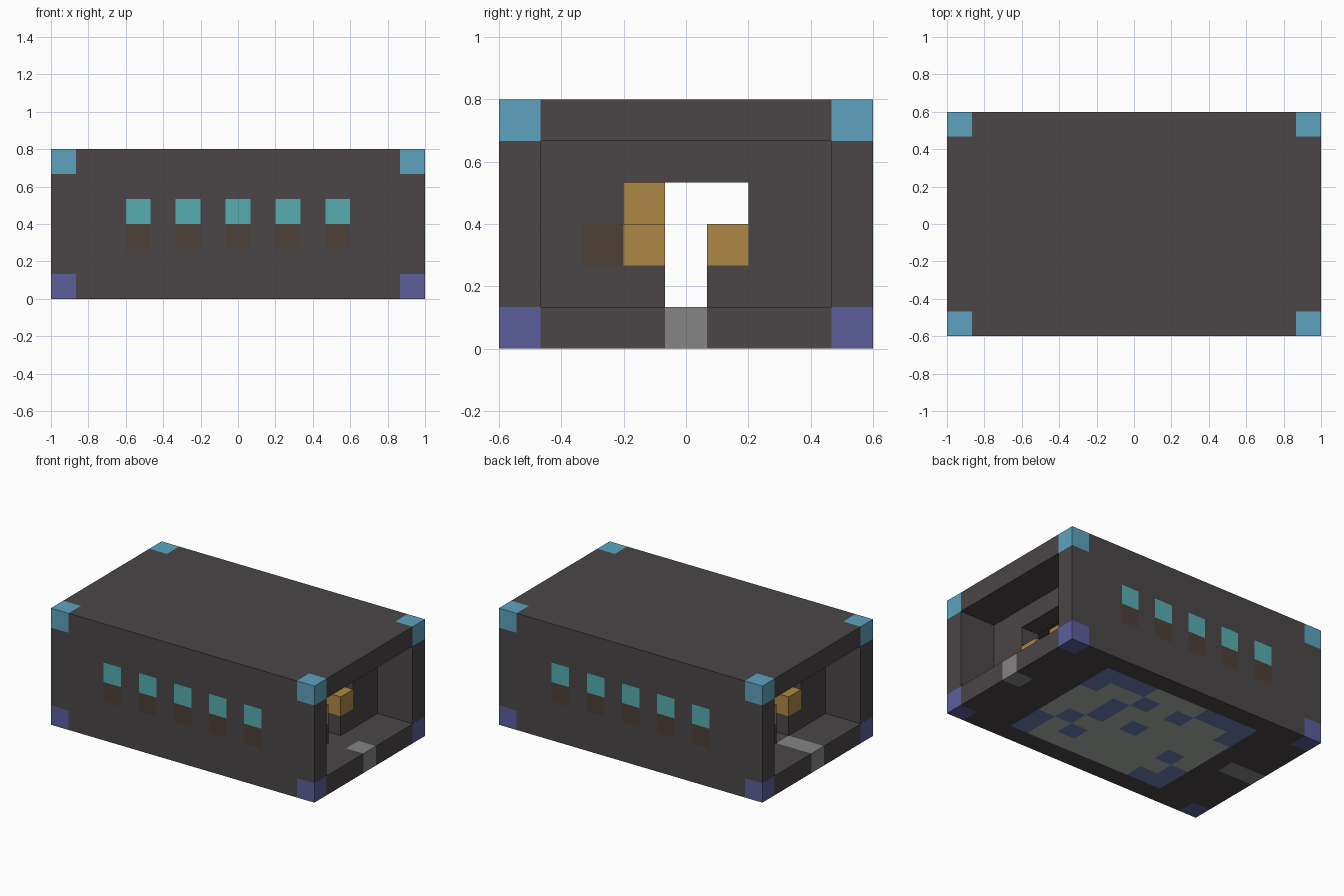
import bpy
import bmesh
from mathutils import Vector

cube = bpy.data.objects.get("Cube")
if cube:
    bpy.data.objects.remove(cube, do_unlink=True)

# The cabin is made of equal blocks: NX by NY by NZ
NX, NY, NZ = 15, 9, 6
U = 2 / NX
ORIGIN = Vector((-1, -NY * U / 2, 0))

COLOURS = {
    "dark_hull": (0.069, 0.061, 0.065),
    "sky_blue": (0.109, 0.366, 0.521),
    "violet": (0.109, 0.112, 0.332),
    "teal_glass": (0.095, 0.418, 0.440),
    "brown": (0.074, 0.050, 0.040),
    "orange": (0.429, 0.242, 0.061),
    "mid_grey": (0.235, 0.235, 0.235),
    "pale_grey": (0.43, 0.46, 0.44),
    "slate_blue": (0.155, 0.22, 0.445),
}


def make_material(name, rgb):
    mat = bpy.data.materials.new(name)
    mat.use_nodes = True
    mat.diffuse_color = (*rgb, 1)
    mat.node_tree.nodes["Principled BSDF"].inputs["Base Color"].default_value = (*rgb, 1)
    return mat


MATERIALS = {name: make_material(name, rgb) for name, rgb in COLOURS.items()}
blocks = {}  # cell -> (part, colour)


def fill(part, colour, xs, ys, zs):
    """Place blocks; later parts replace earlier ones."""
    for x in xs:
        for y in ys:
            for z in zs:
                blocks[x, y, z] = (part, colour)


def carve(xs, ys, zs):
    for x in xs:
        for y in ys:
            for z in zs:
                blocks.pop((x, y, z), None)


ALL_X, ALL_Y, ALL_Z = range(NX), range(NY), range(NZ)
INNER_Y, INNER_Z = range(1, NY - 1), range(1, NZ - 1)
MID_Y = NY // 2
ends_y = (0, NY - 1)

# Outer tube, open at both ends
fill("floor", "dark_hull", ALL_X, ALL_Y, [0])
fill("roof", "dark_hull", ALL_X, ALL_Y, [NZ - 1])
fill("front_wall", "dark_hull", ALL_X, [0], INNER_Z)
fill("back_wall", "dark_hull", ALL_X, [NY - 1], INNER_Z)

# Corner blocks
fill("top_corners", "sky_blue", (0, NX - 1), ends_y, [NZ - 1])
fill("bottom_corners", "violet", (0, NX - 1), ends_y, [0])

# Windows with sills on both long sides
fill("windows", "teal_glass", range(3, 12, 2), ends_y, [3])
fill("window_sills", "brown", range(3, 12, 2), ends_y, [2])

# Inset end walls, each with a doorway and two counters
for part, x, panel_y in (("left_end", 12, 2), ("right_end", 2, 6)):
    fill(part + "_wall", "dark_hull", [x], INNER_Y, INNER_Z)
    carve([x], [MID_Y], range(1, 4))
    carve([x], (MID_Y - 1, MID_Y + 1), [3])
    fill(part + "_counters", "orange", [x], (MID_Y - 1, MID_Y + 1), [2])
    fill(part + "_panel", "brown", [x], [panel_y], [2])

# Entry steps in the floor
fill("left_step", "mid_grey", [NX - 1], [MID_Y], [0])
fill("right_step", "mid_grey", (0, 1), [MID_Y], [0])

# Mosaic floor between the end walls: # marks a blue tile
MOSAIC = (
    "##...##",
    "..#...#",
    ".#.##.#",
    ".....#.",
    "...#...",
    ".....#.",
    "......#",
    "#.#...#",
    "##...##",
)
for row, tiles in enumerate(MOSAIC):
    for col, tile in enumerate(tiles):
        colour = "slate_blue" if tile == "#" else "pale_grey"
        fill("mosaic_floor", colour, [11 - row], [1 + col], [0])

# Pedestal inside the cabin
fill("pedestal", "orange", [NX // 2], [MID_Y - 1], range(1, 4))


def build_part(part):
    """Make one mesh from the exposed faces of a part's blocks."""
    bm = bmesh.new()
    slots = []
    for cell, (owner, colour) in blocks.items():
        if owner != part:
            continue
        if colour not in slots:
            slots.append(colour)
        for axis in range(3):
            for sign in (-1, 1):
                near = list(cell)
                near[axis] += sign
                if tuple(near) in blocks:
                    continue
                normal, side = Vector(), Vector()
                normal[axis] = sign
                side[(axis + 1) % 3] = 1
                up = normal.cross(side)
                middle = Vector(cell) + (Vector((1, 1, 1)) + normal) / 2
                corners = ((-1, -1), (1, -1), (1, 1), (-1, 1))
                face = bm.faces.new([
                    bm.verts.new(ORIGIN + U * (middle + (side * a + up * b) / 2))
                    for a, b in corners])
                face.material_index = slots.index(colour)
    bmesh.ops.remove_doubles(bm, verts=bm.verts[:], dist=U / 100)
    mesh = bpy.data.meshes.new(part)
    bm.to_mesh(mesh)
    bm.free()
    for colour in slots:
        mesh.materials.append(MATERIALS[colour])
    bpy.context.scene.collection.objects.link(bpy.data.objects.new(part, mesh))


for part in sorted({owner for owner, _ in blocks.values()}):
    build_part(part)
